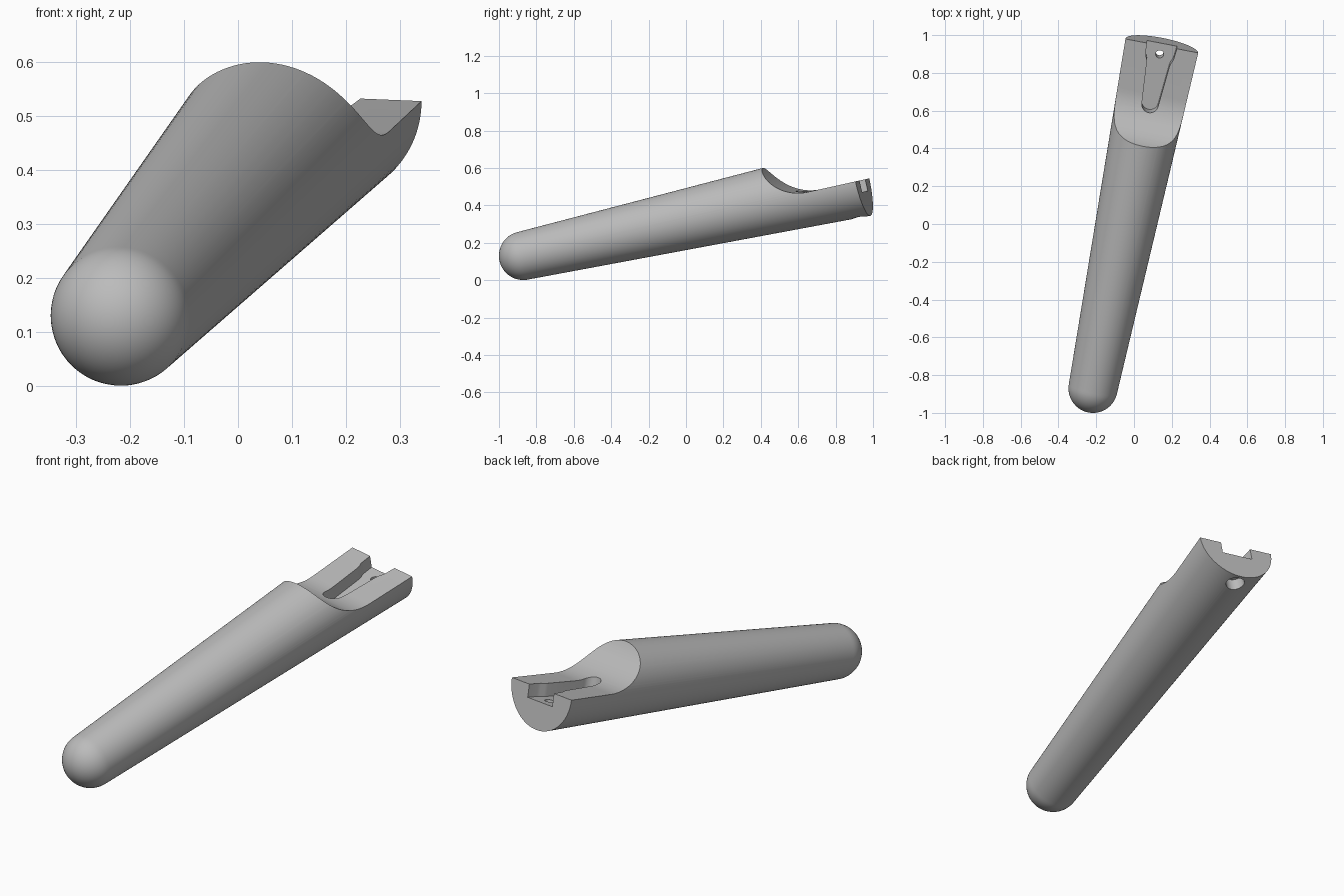
import bpy, bmesh
from math import sin, cos, pi, radians, acos
from mathutils import Vector, Matrix

cube = bpy.data.objects.get("Cube")
if cube:
    bpy.data.objects.remove(cube, do_unlink=True)

# Main dimensions, measured along the handle axis (local y) from the nose centre
NOSE_R, TAPER, LENGTH = 0.13, 0.035, 1.893
END_R = NOSE_R + TAPER * LENGTH

# Placement: tilted, turned and slightly rolled
axis = Vector((0.201, 1, 0.2235)).normalized()
side = axis.cross(Vector((0, 0, 1))).normalized()
up = side.cross(axis)
frame = Matrix((side, axis, up)).transposed() @ Matrix.Rotation(radians(2.4), 3, 'Y')
place = Matrix.Translation((-0.217, -0.87, 0.131)) @ frame.to_4x4()

grey = bpy.data.materials.new("grey")
grey.use_nodes = True
colour = (0.5, 0.5, 0.5, 1)
grey.diffuse_color = colour
grey.node_tree.nodes["Principled BSDF"].inputs["Base Color"].default_value = colour


def add_object(name, bm):
    bmesh.ops.recalc_face_normals(bm, faces=bm.faces)
    mesh = bpy.data.meshes.new(name)
    bm.to_mesh(mesh)
    bm.free()
    mesh.materials.append(grey)
    obj = bpy.data.objects.new(name, mesh)
    bpy.context.collection.objects.link(obj)
    return obj


def prism(name, points, direction):
    """Extrude a closed outline along a direction."""
    bm = bmesh.new()
    face = bm.faces.new([bm.verts.new(p) for p in points])
    new = bmesh.ops.extrude_face_region(bm, geom=[face])["geom"]
    verts = [v for v in new if isinstance(v, bmesh.types.BMVert)]
    bmesh.ops.translate(bm, vec=direction, verts=verts)
    return add_object(name, bm)


def drill(name, radius, y, z_low, z_high):
    ring = [(radius * cos(a), y + radius * sin(a), z_low)
            for a in (2 * pi * i / 40 for i in range(40))]
    return prism(name, ring, (0, 0, z_high - z_low))


def arc(cx, cy, r, start, end, steps):
    angles = [start + (end - start) * i / steps for i in range(steps + 1)]
    return [(cx + r * cos(a), cy + r * sin(a)) for a in angles]


# Handle: round nose and tapered shaft, turned about the axis
tangent = acos(TAPER)
profile = [(r, y) for r, y in arc(0, 0, NOSE_R, -pi / 2, pi / 2 - tangent - 0.03, 16)]
profile[0] = (0, -NOSE_R)
profile += [(END_R, LENGTH), (0, LENGTH)]
bm = bmesh.new()
verts = [bm.verts.new((r, y, 0)) for r, y in profile]
edges = [bm.edges.new(pair) for pair in zip(verts, verts[1:])]
bmesh.ops.spin(bm, geom=verts + edges, axis=(0, 1, 0), cent=(0, 0, 0),
               angle=2 * pi, steps=96, use_duplicate=False)
bmesh.ops.remove_doubles(bm, verts=bm.verts, dist=0.0001)
handle = add_object("handle", bm)

# Upper cutaway: flat seat with a curved shoulder
SHOULDER_Y, SHOULDER_R = 1.625, 0.26
shoulder = arc(SHOULDER_Y, SHOULDER_R, SHOULDER_R, -pi / 2, -pi, 24)
outline = [(2.2, 0)] + shoulder + [(SHOULDER_Y - SHOULDER_R, 0.6), (2.2, 0.6)]
cutaway = prism("cutaway_cutter", [(-0.4, y, z) for y, z in outline], (0.8, 0, 0))

# Slot: round tip, widening walls and a broader mouth at the open end
half = [(0.044, 1.572), (0.061, 1.79), (0.064, 1.805), (0.073, 1.825),
        (0.076, 1.84), (0.081, 1.893), (0.081, 2.0)]
tip = arc(0, 1.572, 0.044, -pi, 0, 20)
slot_outline = tip + half[1:] + [(-x, y) for x, y in reversed(half[1:])]
slot = prism("slot_cutter", [(x, y, -0.063) for x, y in slot_outline], (0, 0, 0.3))

# Screw hole with a wide recess underneath
hole = drill("hole_cutter", 0.021, 1.833, -0.3, 0.1)
recess = drill("recess_cutter", 0.045, 1.833, -0.3, -0.13)

bpy.context.view_layer.objects.active = handle
for cutter in (cutaway, slot, hole, recess):
    cutter.hide_render = True
    mod = handle.modifiers.new(cutter.name, 'BOOLEAN')
    mod.operation, mod.solver, mod.object = 'DIFFERENCE', 'EXACT', cutter
    bpy.ops.object.modifier_apply(modifier=mod.name)
    bpy.data.objects.remove(cutter, do_unlink=True)

# Smooth shading with crisp cut edges
for obj in bpy.context.selected_objects:
    obj.select_set(False)
handle.select_set(True)
bpy.ops.object.shade_smooth_by_angle(angle=radians(25))
handle.matrix_world = place
